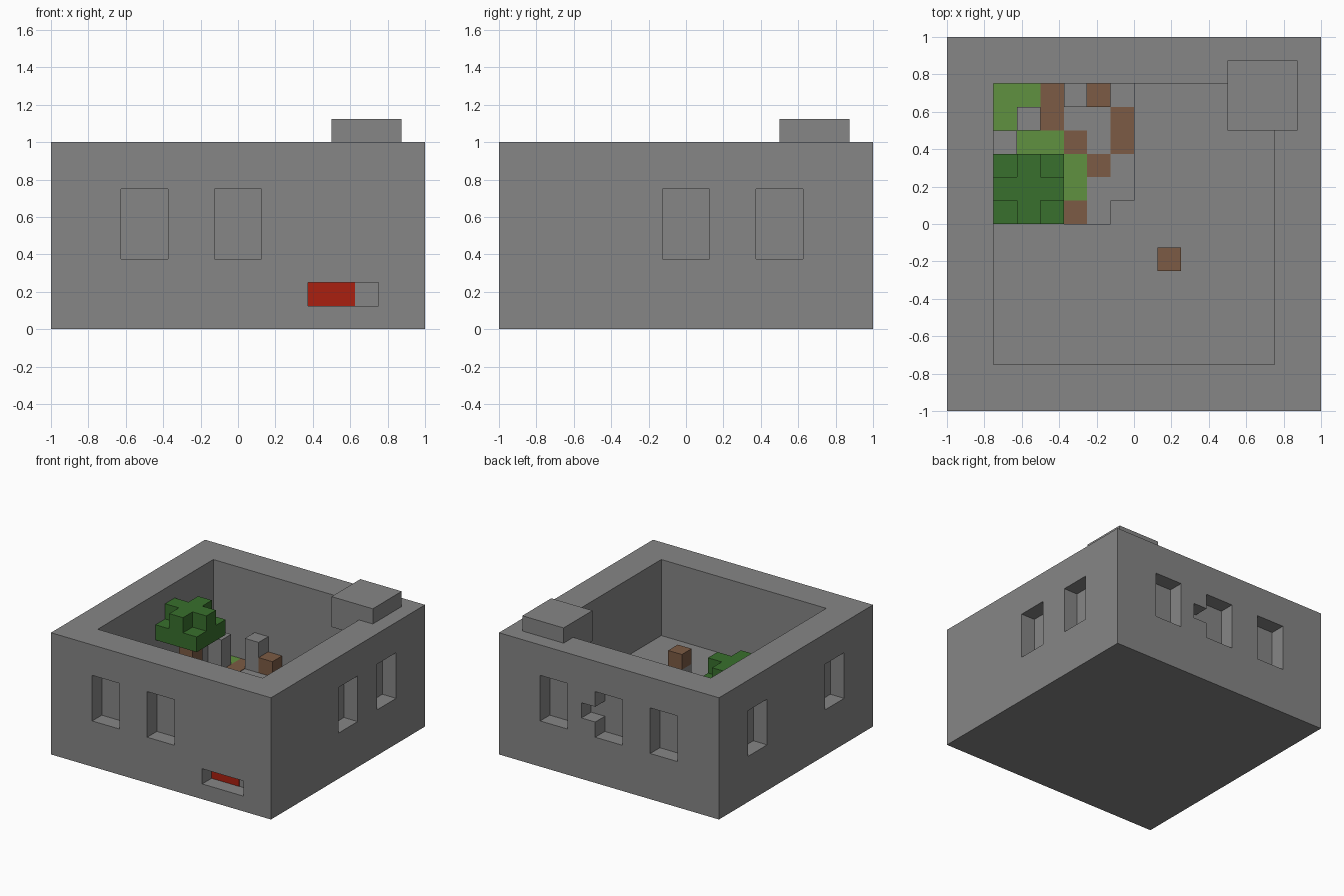
import bpy
import bmesh
from mathutils import Vector

if "Cube" in bpy.data.objects:
    bpy.data.objects.remove(bpy.data.objects["Cube"], do_unlink=True)

U = 0.125  # size of one block


def material(name, r, g, b):
    m = bpy.data.materials.new(name)
    m.use_nodes = True
    m.diffuse_color = (r, g, b, 1)
    m.node_tree.nodes["Principled BSDF"].inputs["Base Color"].default_value = (r, g, b, 1)
    return m


STONE = material("stone grey", 0.24, 0.24, 0.24)
DIRT = material("dirt brown", 0.20, 0.105, 0.058)
GRASS = material("grass green", 0.118, 0.285, 0.05)
LEAF = material("leaf green", 0.04, 0.16, 0.026)
RED = material("deep red", 0.40, 0.014, 0.005)


def box(name, x, y, z, mat=STONE):
    """Box from three (start, end) ranges given in blocks."""
    lo = Vector((x[0], y[0], z[0])) * U
    hi = Vector((x[1], y[1], z[1])) * U
    bm = bmesh.new()
    bmesh.ops.create_cube(bm, size=1)
    for v in bm.verts:
        v.co = (lo + hi) / 2 + Vector(a * b for a, b in zip(v.co, hi - lo))
    mesh = bpy.data.meshes.new(name)
    bm.to_mesh(mesh)
    bm.free()
    mesh.materials.append(mat)
    ob = bpy.data.objects.new(name, mesh)
    bpy.context.collection.objects.link(ob)
    return ob


def carve(target, x, y, z):
    """Cut a box out of the target."""
    cutter = box("cutter", x, y, z)
    cutter.hide_render = True
    mod = target.modifiers.new("carve", "BOOLEAN")
    mod.operation = "DIFFERENCE"
    mod.solver = "EXACT"
    mod.object = cutter
    bpy.context.view_layer.objects.active = target
    bpy.ops.object.modifier_apply(modifier=mod.name)
    bpy.data.objects.remove(cutter, do_unlink=True)


# Walls and floor
walls = box("walls", (-8, 8), (-8, 8), (0, 8))
carve(walls, (-6, 6), (-6, 6), (3, 9))

# Sunken garden, with one corner block left standing
carve(walls, (-6, 0), (0, 6), (2, 4))
box("garden_corner_step", (-1, 0), (0, 1), (2, 3))

# Blind windows, one block deep
WIN = (3, 6)
for x in (-5, -1):
    carve(walls, (x, x + 2), (-9, -7), WIN)
for x in (-5, -1, 3):
    carve(walls, (x, x + 2), (7, 9), WIN)
for y in (-1, 3):
    carve(walls, (7, 9), (y, y + 2), WIN)
for y in (-5, 3):
    carve(walls, (-9, -7), (y, y + 2), WIN)
carve(walls, (0.5, 2), (7, 9), (4, 5))

# Low slot with red panel
carve(walls, (3, 6), (-9, -7), (1, 2))
box("red_panel", (3, 5), (-7.03, -7), (1, 2), RED)

# Chimney block
box("chimney", (4, 7), (4, 7), (7, 9))


# Ground patches on the garden floor
def patch(name, x, y, mat):
    box(name, x, y, (2, 2.03), mat)


patch("grass_corner", (-6, -4), (5, 6), GRASS)
patch("grass_edge", (-6, -5), (4, 5), GRASS)
patch("grass_strip", (-5, -3), (3, 4), GRASS)
patch("grass_under_tree", (-6, -3), (0, 3), GRASS)
patch("grass_side", (-3, -2), (1, 3), GRASS)
patch("dirt_back", (-4, -3), (4, 6), DIRT)
patch("dirt_middle", (-3, -2), (3, 4), DIRT)
patch("dirt_front", (-3, -2), (0, 1), DIRT)
patch("dirt_spot", (-2, -1), (2, 3), DIRT)
patch("dirt_side", (-1, 0), (3, 5), DIRT)

# Standing stones and dirt block
for x, y in ((-5, 4), (-3, 5), (-6, 3)):
    box("standing_stone", (x, x + 1), (y, y + 1), (2, 4))
box("dirt_block", (-2, -1), (5, 6), (2, 3), DIRT)

# Post with brown top
box("post", (1, 2), (-2, -1), (3, 4))
box("post_top", (1, 2), (-2, -1), (4, 5), DIRT)

# Tree
box("tree_trunk", (-5, -4), (1, 2), (2, 5), DIRT)
box("tree_canopy", (-6, -3), (0, 3), (5, 6), LEAF)
box("tree_crown", (-6, -3), (1, 2), (6, 7), LEAF)
for y in (0, 2):
    box("tree_crown_arm", (-5, -4), (y, y + 1), (6, 7), LEAF)
